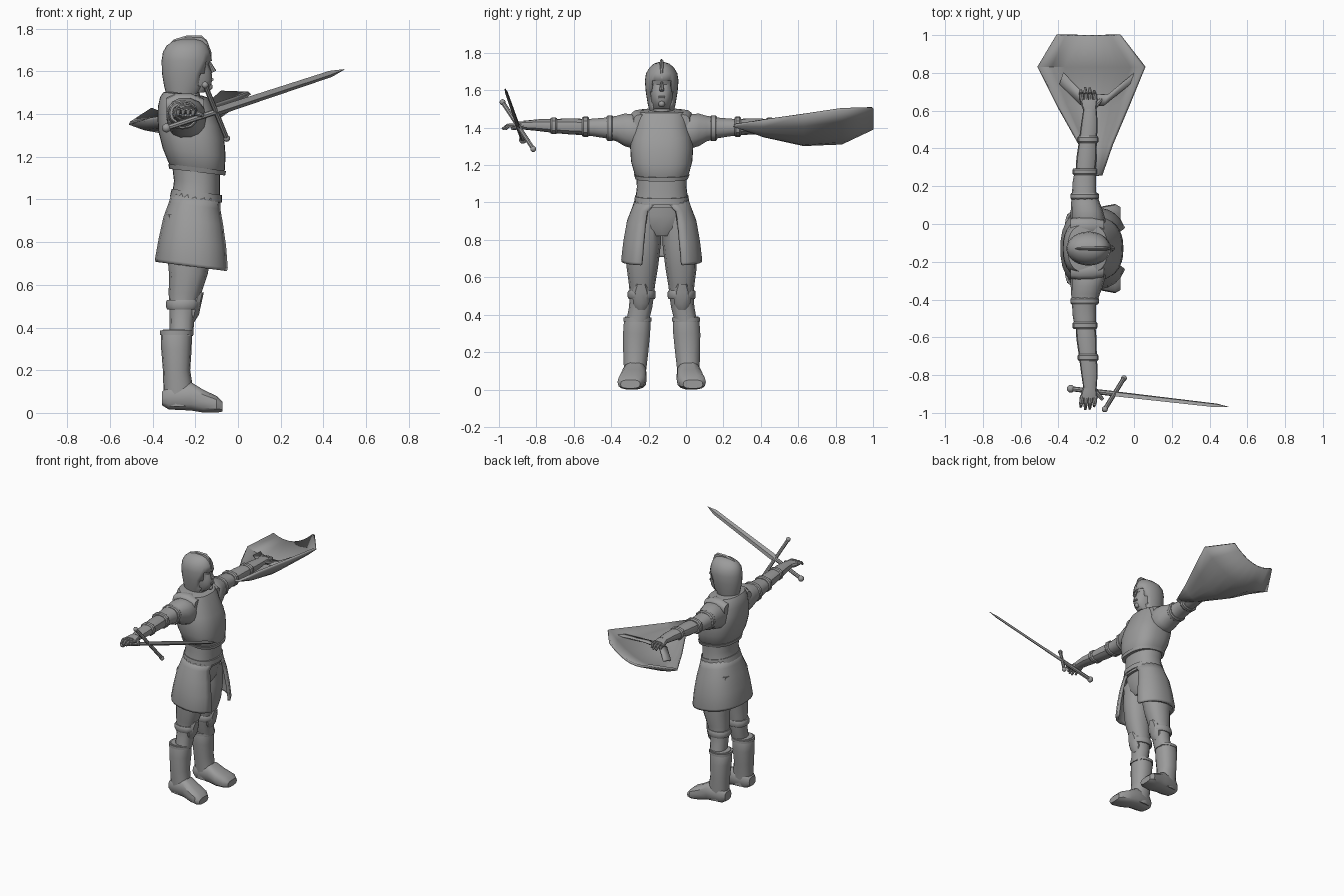
import bpy, bmesh
from math import sin, cos, asin, pi, radians, copysign
from mathutils import Vector, Matrix

if "Cube" in bpy.data.objects:
    bpy.data.objects.remove(bpy.data.objects["Cube"])

MID = -0.13  # the figure's own middle plane in y
made = []

grey = bpy.data.materials.new("plain_grey")
grey.use_nodes = True
grey.diffuse_color = (0.33, 0.33, 0.33, 1)
grey.node_tree.nodes["Principled BSDF"].inputs["Base Color"].default_value = grey.diffuse_color


def finish(bm, name, side=1, mid=MID, thick=0):
    """Place the mesh on one side of the middle plane and make the object."""
    for v in bm.verts:
        v.co.y = mid + side * v.co.y
    bmesh.ops.recalc_face_normals(bm, faces=bm.faces[:])
    mesh = bpy.data.meshes.new(name)
    bm.to_mesh(mesh)
    bm.free()
    mesh.materials.append(grey)
    ob = bpy.data.objects.new(name, mesh)
    bpy.context.collection.objects.link(ob)
    if thick:
        mod = ob.modifiers.new("thickness", "SOLIDIFY")
        mod.thickness = thick
    made.append(ob)
    return ob


def skin(bm, rows, closed):
    """Bridge neighbouring rows of points with quads."""
    rows = [[bm.verts.new(p) for p in row] for row in rows]
    n = len(rows[0])
    for low, high in zip(rows, rows[1:]):
        for i in range(n if closed else n - 1):
            j = (i + 1) % n
            bm.faces.new((low[i], low[j], high[j], high[i]))
    return rows


def loft(name, axis, rings, sides=16, power=2.3, side=1, gaps=None, tilt=0,
         caps=True, cut=None, thick=0):
    """Rings are (position, a_min, a_max, b_min, b_max) along an axis."""
    rows = []
    for k, (t, a0, a1, b0, b1) in enumerate(rings):
        start = asin((gaps[k] / b1) ** (power / 2)) if gaps else 0
        row = []
        for i in range(sides):
            ang = start + (2 * pi - 2 * start) * i / (sides - 1 if gaps else sides)
            c, s = (copysign(abs(w) ** (2 / power), w) for w in (cos(ang), sin(ang)))
            a = (a0 + a1) / 2 + c * (a1 - a0) / 2
            b = (b0 + b1) / 2 + s * (b1 - b0) / 2
            row.append({"x": (t, a, b), "y": (a, t, b),
                        "z": (a, b, t + tilt * c * (a1 - a0) / 2)}[axis])
        rows.append(row)
    bm = bmesh.new()
    rows = skin(bm, rows, not gaps)
    if caps:
        bm.faces.new(rows[0])
        bm.faces.new(rows[-1])
    if cut:
        gone = [f for f in bm.faces if cut(f.calc_center_median())]
        bmesh.ops.delete(bm, geom=gone, context="FACES")
    return finish(bm, name, side, thick=thick)


def even(rings):
    """Rings given as (position, a_min, a_max, half_width)."""
    return [(t, a0, a1, -w, w) for t, a0, a1, w in rings]


def rod(name, p, q, r1, r2, side=1, mid=MID, sides=8):
    p, q = Vector(p), Vector(q)
    turn = (q - p).to_track_quat("Z", "Y").to_matrix().to_4x4()
    bm = bmesh.new()
    bmesh.ops.create_cone(bm, cap_ends=True, segments=sides, radius1=r1, radius2=r2,
                          depth=(q - p).length, matrix=Matrix.Translation((p + q) / 2) @ turn)
    return finish(bm, name, side, mid)


def ball(name, centre, radius, mid=MID):
    bm = bmesh.new()
    bmesh.ops.create_uvsphere(bm, u_segments=12, v_segments=8, radius=radius,
                              matrix=Matrix.Translation(centre))
    return finish(bm, name, 1, mid)


# Head: face, features, helmet and crest
loft("head", "z", even([(1.5, -.27, -.16, .045), (1.525, -.3, -.13, .052), (1.56, -.32, -.12, .06),
     (1.6, -.33, -.124, .066), (1.63, -.33, -.137, .068), (1.655, -.33, -.127, .07),
     (1.69, -.31, -.16, .06)]), sides=20)
rod("nose", (-.135, 0, 1.645), (-.113, 0, 1.598), .006, .013)
rod("mouth", (-.121, -.018, 1.562), (-.121, .018, 1.562), .007, .007)
ball("chin", (-.137, 0, 1.528), .018)
loft("neck", "z", even([(1.44, -.33, -.17, .075), (1.5, -.31, -.18, .06), (1.55, -.3, -.18, .055)]))
loft("helmet", "z", even([(1.49, -.335, -.18, .066), (1.53, -.346, -.15, .075), (1.59, -.356, -.134, .085),
     (1.65, -.358, -.122, .09), (1.69, -.352, -.13, .084), (1.72, -.335, -.142, .066),
     (1.742, -.305, -.165, .042), (1.752, -.26, -.2, .012)]), sides=28, power=2, thick=.012,
     cut=lambda c: c.z < 1.65 and c.x > -.19 and abs(c.y) < .06 or c.z < 1.5 and len(str(c)) < 0)
loft("helmet_crest", "x", [(-.34, -.004, .004, 1.66, 1.71), (-.3, -.008, .008, 1.7, 1.75),
     (-.24, -.011, .011, 1.71, 1.768), (-.17, -.012, .012, 1.7, 1.768),
     (-.145, -.01, .01, 1.69, 1.745), (-.125, -.004, .004, 1.65, 1.69)], sides=8)

# Torso: breastplate over a tunic, with belt
loft("breastplate", "z", even([(1.14, -.315, -.07, .135), (1.155, -.325, -.062, .146),
     (1.22, -.352, -.058, .164), (1.3, -.373, -.064, .169), (1.36, -.377, -.08, .162),
     (1.42, -.375, -.105, .145), (1.465, -.365, -.125, .14), (1.49, -.35, -.14, .128),
     (1.495, -.32, -.165, .09)]), sides=32, power=2.5, tilt=-.12)
loft("tunic_waist", "z", even([(.98, -.318, -.082, .145), (1.04, -.305, -.085, .138),
     (1.08, -.3, -.085, .133), (1.16, -.31, -.085, .135)]), sides=28, tilt=-.08)
loft("belt", "z", even([(1.0, -.319, -.074, .147), (1.035, -.311, -.076, .143)]), sides=28, tilt=-.12)
loft("breastplate_rim", "z", even([(1.128, -.322, -.06, .141), (1.15, -.327, -.056, .149)]),
     sides=32, power=2.5, tilt=-.12)

# Skirt, open at the front
loft("skirt", "z", even([(.685, -.388, -.035, .215), (.7, -.39, -.032, .217), (.8, -.372, -.042, .205),
     (.9, -.35, -.058, .187), (.97, -.325, -.072, .16), (1.03, -.308, -.08, .14)]), sides=22,
     power=2.4, gaps=[.112, .111, .102, .092, .08, .015], tilt=-.13, caps=False, thick=.02)
loft("trouser_seat", "z", even([(.82, -.3, -.14, .06), (.86, -.33, -.12, .14),
     (.93, -.33, -.105, .15), (1.0, -.31, -.1, .14)]), sides=20)

for label, s in (("left", 1), ("right", -1)):
    # Leg: trousers, knee guard, boot and foot
    loft(label + "_leg", "z", [(.36, -.32, -.21, .07, .19), (.44, -.32, -.205, .05, .175),
         (.5, -.322, -.19, .042, .17), (.56, -.325, -.172, .035, .175), (.65, -.323, -.142, .02, .187),
         (.78, -.335, -.12, .004, .187), (.93, -.335, -.115, .002, .165)], sides=12, side=s)
    loft(label + "_knee_strap", "z", [(.485, -.332, -.185, .036, .177), (.495, -.337, -.178, .032, .182),
         (.52, -.337, -.175, .032, .182), (.53, -.332, -.18, .036, .178)], sides=12, side=s)
    loft(label + "_knee_cap", "z", [(.425, -.24, -.205, .085, .135), (.46, -.25, -.183, .065, .155),
         (.52, -.25, -.17, .06, .16), (.565, -.24, -.16, .08, .14)], sides=10, side=s)
    loft(label + "_boot", "z", [(.03, -.345, -.2, .085, .2), (.1, -.349, -.208, .082, .203),
         (.2, -.352, -.224, .07, .207), (.3, -.36, -.217, .06, .208), (.37, -.362, -.216, .058, .203),
         (.39, -.352, -.22, .064, .198)], sides=14, side=s)
    loft(label + "_boot_cuff", "z", [(.365, -.366, -.21, .054, .207), (.385, -.366, -.21, .054, .207)],
         sides=14, side=s)
    loft(label + "_foot", "x", [(-.355, .105, .18, .035, .1), (-.325, .085, .2, .015, .13),
         (-.22, .08, .21, .01, .145), (-.16, .08, .225, 0, .108), (-.1, .092, .236, 0, .08),
         (-.072, .115, .22, .006, .052)], sides=14, power=2.8, side=s)
    # Arm: sleeve, forearm and bands
    loft(label + "_upper_arm", "y", [(.09, -.33, -.17, 1.29, 1.46), (.15, -.335, -.15, 1.285, 1.475),
         (.2, -.335, -.165, 1.3, 1.477), (.24, -.333, -.18, 1.325, 1.465), (.3, -.328, -.2, 1.342, 1.455),
         (.36, -.324, -.2, 1.352, 1.45), (.42, -.312, -.205, 1.36, 1.445)], sides=14, side=s)
    loft(label + "_shoulder_strap", "x", [(-.335, .08, .16, 1.4, 1.475), (-.29, .07, .165, 1.42, 1.497),
         (-.22, .07, .165, 1.42, 1.497), (-.16, .08, .15, 1.4, 1.47)], sides=12, side=s)
    loft(label + "_forearm", "y", [(.4, -.31, -.205, 1.36, 1.446), (.48, -.305, -.198, 1.363, 1.45),
         (.56, -.293, -.197, 1.37, 1.447), (.66, -.28, -.192, 1.382, 1.445),
         (.74, -.268, -.198, 1.39, 1.437)], sides=12, side=s)
    for part, t, x0, x1, z0, z1 in (("sleeve_hem", .275, -.337, -.185, 1.328, 1.466),
                                    ("elbow_band", .405, -.326, -.193, 1.35, 1.46),
                                    ("wrist_band", .575, -.298, -.188, 1.365, 1.455)):
        loft(label + "_" + part, "y", [(t - .016, x0 + .006, x1 - .006, z0 + .006, z1 - .006),
             (t - .008, x0, x1, z0, z1), (t + .012, x0, x1, z0, z1),
             (t + .02, x0 + .006, x1 - .006, z0 + .006, z1 - .006)], sides=12, side=s)
    # Hand with fingers and thumb
    loft(label + "_palm", "y", [(.725, -.266, -.2, 1.392, 1.436), (.76, -.28, -.195, 1.388, 1.434),
         (.79, -.284, -.194, 1.388, 1.428)], sides=10, side=s)
    for k, reach in enumerate((.838, .852, .85, .835)):
        x = -.274 + .023 * k
        knuckle = (x * 1.02, .82, 1.412)
        rod(f"{label}_finger_{k + 1}", (x, .78, 1.41), knuckle, .0125, .011, s)
        rod(f"{label}_fingertip_{k + 1}", knuckle, (x * 1.03, reach, 1.392), .011, .007, s)
    rod(label + "_thumb", (-.21, .75, 1.408), (-.165, .8, 1.395), .015, .009, s)

# Sword: pommel, grip, guard and blade along one slanted line
pommel, tip = Vector((-.335, -.872, 1.335)), Vector((.5, -.968, 1.61))
along = (tip - pommel).normalized()
hilt = pommel + along * .245
across = Vector((.1, .17, -.26))
across = (across - along * across.dot(along)).normalized()
flat = along.cross(across)
ball("sword_pommel", pommel, .021, 0)
rod("sword_grip", pommel, hilt, .013, .014, 1, 0)
rod("sword_guard", hilt - across * .16, hilt + across * .16, .012, .012, 1, 0)
for k, sign in enumerate((1, -1)):
    ball(f"sword_guard_end_{k + 1}", hilt + across * .158 * sign, .016, 0)
length = (tip - hilt).length
bm = bmesh.new()
blade = []
for t, half, thin in ((0, .024, .01), (length - .07, .018, .008), (length, .001, .001)):
    c = hilt + along * t
    blade.append([c + across * half, c + flat * thin, c - across * half, c - flat * thin])
blade = skin(bm, blade, True)
bm.faces.new(blade[0])
bm.faces.new(blade[-1])
finish(bm, "sword_blade", mid=0)

# Shield: bowed plate, rows run from the point to the top edge
rows = []
for y, left, right, zl, zr, sag in ((.26, -.205, -.18, 1.42, 1.42, 0), (.42, -.28, -.125, 1.405, 1.445, .06),
                                    (.63, -.4, -.035, 1.385, 1.475, .108), (.83, -.505, .05, 1.365, 1.505, .098),
                                    (.995, -.405, -.08, 1.43, 1.51, .06)):
    row = []
    for i in range(9):
        u = i / 8
        row.append((left + (right - left) * u, y, zl + (zr - zl) * u - sag * (1 - (2 * u - 1) ** 2)))
    rows.append(row)
bm = bmesh.new()
skin(bm, rows, False)
finish(bm, "shield", mid=0, thick=.016)

# Shield strap held in the palm
path = ((-.385, .77, 1.365), (-.275, .66, 1.392), (-.15, .655, 1.4), (-.01, .77, 1.455))
bm = bmesh.new()
skin(bm, [[(x - .01, y - .03, z), (x + .01, y + .03, z + .012)] for x, y, z in path], False)
finish(bm, "shield_strap", mid=0, thick=.01)

# Smooth shading with sharp creases
bpy.ops.object.select_all(action="DESELECT")
for ob in made:
    ob.select_set(True)
bpy.context.view_layer.objects.active = made[0]
bpy.ops.object.shade_smooth_by_angle(angle=radians(35))
